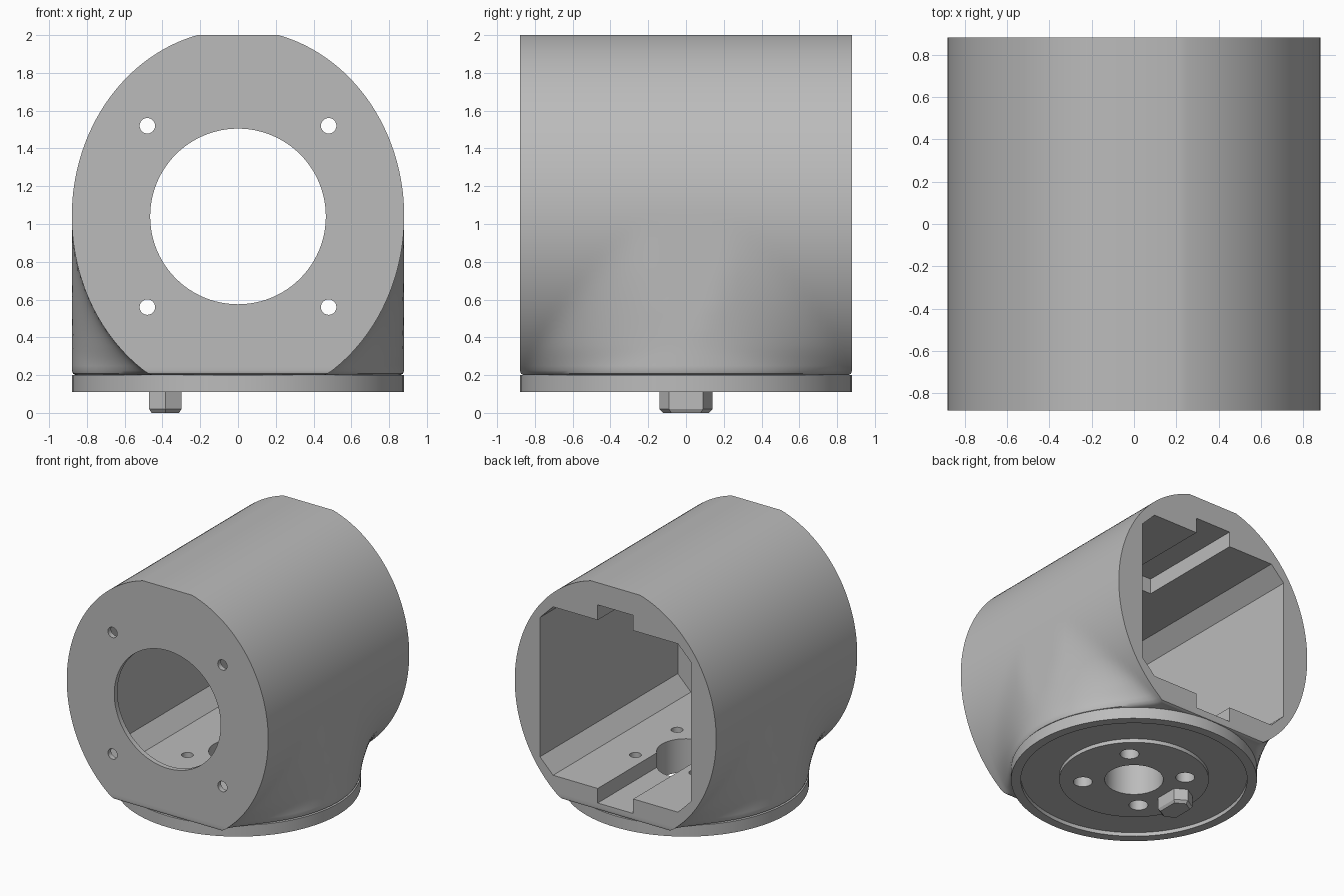
import bpy, bmesh, math

cube = bpy.data.objects.get("Cube")
if cube:
    bpy.data.objects.remove(cube, do_unlink=True)

grey = bpy.data.materials.new("plain_grey")
grey.use_nodes = True
grey.diffuse_color = (0.5, 0.5, 0.5, 1)
grey.node_tree.nodes["Principled BSDF"].inputs["Base Color"].default_value = (0.5, 0.5, 0.5, 1)

R = 0.88      # half width and half depth
MID = 1.04    # height of the horizontal axis


def finish(name, bm):
    bmesh.ops.recalc_face_normals(bm, faces=bm.faces)
    mesh = bpy.data.meshes.new(name)
    bm.to_mesh(mesh)
    bm.free()
    mesh.materials.append(grey)
    ob = bpy.data.objects.new(name, mesh)
    bpy.context.collection.objects.link(ob)
    return ob


def loft(name, rings, closed=False):
    """Skin a list of point rings; cap the ends unless the loop is closed."""
    bm = bmesh.new()
    rows = [[bm.verts.new(p) for p in ring] for ring in rings]
    n = len(rows[0])
    pairs = list(zip(rows, rows[1:])) + ([(rows[-1], rows[0])] if closed else [])
    for a, b in pairs:
        for i in range(n):
            j = (i + 1) % n
            bm.faces.new((a[i], a[j], b[j], b[i]))
    if not closed:
        bm.faces.new(rows[0])
        bm.faces.new(rows[-1])
    return finish(name, bm)


def circle(r, n=64):
    return [(r * math.cos(math.tau * i / n), r * math.sin(math.tau * i / n)) for i in range(n)]


def along_y(name, outline, y0, y1):
    return loft(name, [[(x, y, z) for x, z in outline] for y in (y0, y1)])


def along_z(name, outline, z0, z1):
    return loft(name, [[(x, y, z) for x, y in outline] for z in (z0, z1)])


def shifted(outline, dx, dy):
    return [(x + dx, y + dy) for x, y in outline]


def cut(target, cutter):
    cutter.hide_render = True
    mod = target.modifiers.new("cut", 'BOOLEAN')
    mod.operation = 'DIFFERENCE'
    mod.solver = 'EXACT'
    mod.object = cutter
    bpy.context.view_layer.objects.active = target
    bpy.ops.object.modifier_apply(modifier=mod.name)
    bpy.data.objects.remove(cutter, do_unlink=True)


def smooth(ob):
    bpy.ops.object.select_all(action='DESELECT')
    ob.select_set(True)
    bpy.context.view_layer.objects.active = ob
    bpy.ops.object.shade_smooth_by_angle(angle=math.radians(30))


# Housing: horizontal oval barrel blended into a round upright foot
def half_width(y, z):
    barrel = R * math.sqrt(1 - ((z - MID) / 0.99) ** 2)
    if z >= MID:
        return barrel
    foot = math.sqrt(max(0, R * R - y * y))
    k = 0.02 + 0.25 * min(1, (MID - z) / 0.7)
    h = max(0, k - abs(barrel - foot))
    return min(R, max(barrel, foot) + h * h / (4 * k))


def housing_ring(z, inset=0.0):
    ys = [-R * math.cos(math.pi * i / 40) for i in range(41)]
    s = 1 - inset
    right = [(half_width(y, z) * s, y * s, z) for y in ys]
    return right + [(-x, y, zz) for x, y, zz in reversed(right)]


BOTTOM, TOP = 0.2, 2.0
low, high = math.asin((0.225 - MID) / 0.99), math.asin((TOP - MID) / 0.99)
levels = [MID + 0.99 * math.sin(low + (high - low) * i / 56) for i in range(57)]
levels[-1] = TOP
rings = [housing_ring(BOTTOM, 0.025), housing_ring(0.208, 0.007)]
housing = loft("housing", rings + [housing_ring(z) for z in levels])

# Chamfered cavity, open at the back
w, h, c = 0.66, 0.665, 0.115
octagon = [(w, c - h), (w, h - c), (w - c, h), (c - w, h),
           (-w, h - c), (-w, c - h), (c - w, -h), (w - c, -h)]
cut(housing, along_y("cavity_cutter", shifted(octagon, 0, MID), -0.84, 1))

# Key slots in floor and ceiling, running from the back to the middle
g = 0.155
slot = [(-g, -0.78), (g, -0.78), (g, 0.785), (-g, 0.785)]
cut(housing, along_y("slot_cutter", shifted(slot, 0, MID), 0, 1))

# Front opening and its four screw holes
cut(housing, along_y("opening_cutter", shifted(circle(0.465, 96), 0, MID), -1, -0.5))
for sx in (-1, 1):
    for sz in (-1, 1):
        hole = shifted(circle(0.041, 24), sx * 0.48, MID + sz * 0.48)
        cut(housing, along_y("screw_cutter", hole, -1, -0.7))

# Base ring with a recessed groove underneath, turned from a profile
profile = [(0.21, 0.2), (R, 0.2), (R, 0.11), (0.81, 0.11),
           (0.81, 0.14), (0.535, 0.14), (0.535, 0.11), (0.21, 0.11)]
turn = circle(1, 96)
base = loft("base_ring", [[(r * ca, r * sa, z) for r, z in profile] for ca, sa in turn], closed=True)

# Centre bore and four floor holes
cut(housing, along_z("bore_cutter", circle(0.21, 96), 0.1, 0.6))
for sx in (-1, 1):
    for sy in (-1, 1):
        cut(housing, along_z("floor_cutter", shifted(circle(0.043, 24), sx * 0.26, sy * 0.26), 0.1, 0.6))
        cut(base, along_z("base_cutter", shifted(circle(0.068, 32), sx * 0.26, sy * 0.26), 0, 0.3))

# Locating key under the base, with a chamfered tip
key = [(0.085, -0.09), (0.085, 0.09), (0, 0.14), (-0.085, 0.09), (-0.085, -0.09), (0, -0.14)]
loft("locating_key", [[(x * s - 0.385, y * s, z) for x, y in key]
                      for z, s in ((0, 0.86), (0.02, 1), (0.13, 1))])

for ob in (housing, base):
    smooth(ob)
